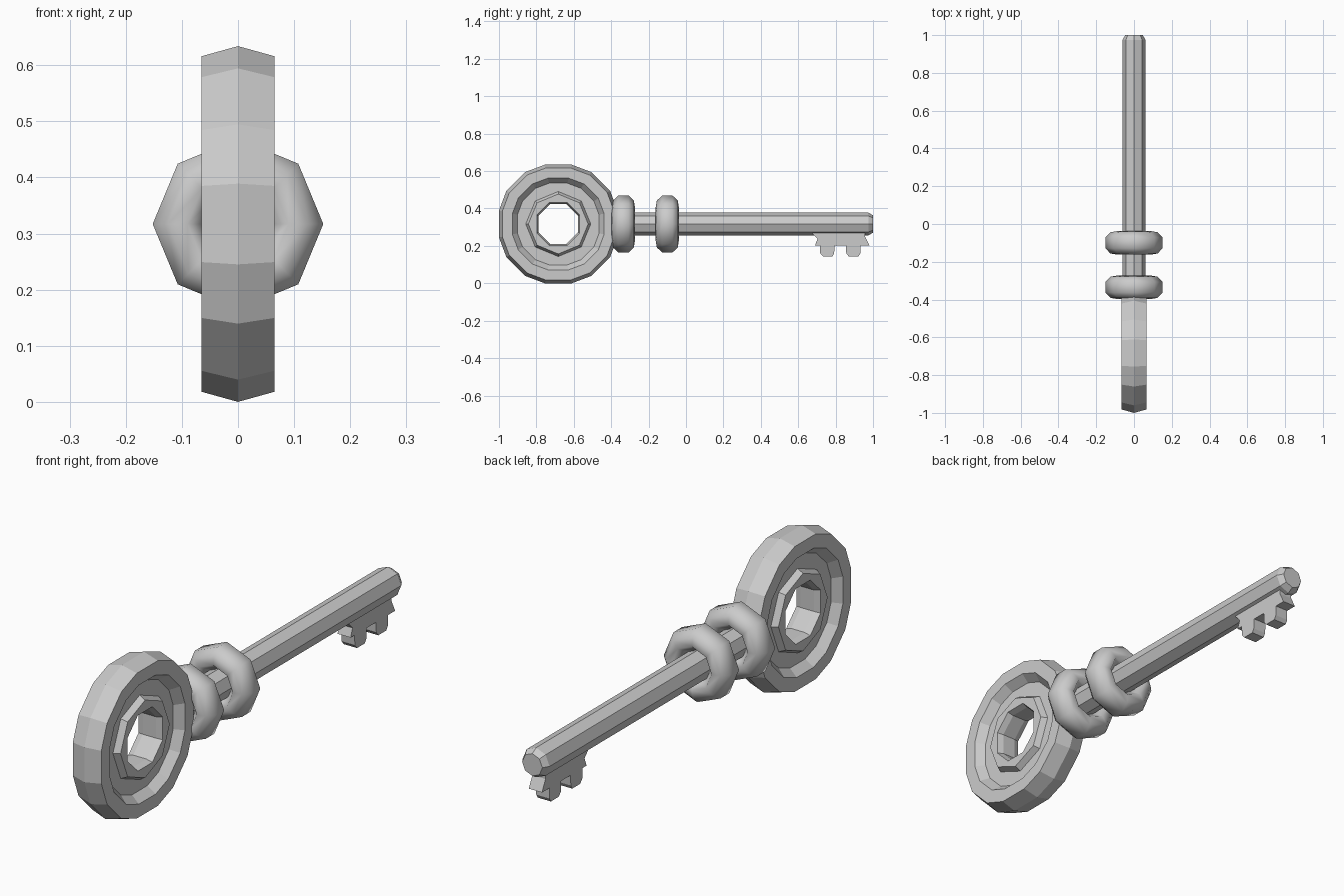
import bpy, bmesh, math

if "Cube" in bpy.data.objects:
    bpy.data.objects.remove(bpy.data.objects["Cube"])

ZC = 0.317          # height of the key's axis
BOW_Y = -0.683      # centre of the round handle


def finish(name, bm, smooth=False):
    bmesh.ops.recalc_face_normals(bm, faces=bm.faces)
    for f in bm.faces:
        f.smooth = smooth
    me = bpy.data.meshes.new(name)
    bm.to_mesh(me)
    bm.free()
    ob = bpy.data.objects.new(name, me)
    bpy.context.collection.objects.link(ob)
    return ob


def loft(name, loops, closed=False, smooth=False):
    """Bridge equal-length point loops; closed joins last to first, otherwise caps ends."""
    bm = bmesh.new()
    rings = [[bm.verts.new(p) for p in loop] for loop in loops]
    n = len(rings[0])
    pairs = list(zip(rings, rings[1:]))
    if closed:
        pairs.append((rings[-1], rings[0]))
    else:
        bm.faces.new(rings[0])
        bm.faces.new(rings[-1])
    for a, b in pairs:
        for i in range(n):
            j = (i + 1) % n
            bm.faces.new((a[i], a[j], b[j], b[i]))
    return finish(name, bm, smooth)


def octagon(phase=0.0):
    return [(math.cos(math.radians(phase + 45 * i)), math.sin(math.radians(phase + 45 * i)))
            for i in range(8)]


def across_x(shape, r, x):
    """Loop in the handle's plane."""
    return [(x, BOW_Y + u * r, ZC + v * r) for u, v in shape]


def along_y(r, y):
    """Octagonal loop around the shaft axis."""
    return [(u * r, y, ZC + v * r) for u, v in octagon()]


# Sixteen-sided handle outline, one quadrant turned four times
quadrant = [(1, 0.227), (0.875, 0.56), (0.56, 0.875), (0.227, 1)]
outline = []
for k in range(4):
    c, s = [(1, 0), (0, 1), (-1, 0), (0, -1)][k]
    outline += [(u * c - v * s, u * s + v * c) for u, v in quadrant]

# Handle: raised ridged rim and recessed web
half = [(0.299, 0.065), (0.245, 0.065), (0.218, 0.03), (0.14, 0.03)]
section = [(0.317, 0)] + half + [(r, -x) for r, x in reversed(half)]
loft("handle_rim", [across_x(outline, r, x) for r, x in section], closed=True)

# Raised octagonal hub around the hole
hub = [(0.175, 0.028, 0), (0.16, 0.055, 0), (0.124, 0.055, 22.5), (0.115, 0.03, 22.5)]
hub += [(r, -x, p) for r, x, p in reversed(hub)]
loft("handle_hub", [across_x(octagon(p), r, x) for r, x, p in hub], closed=True)

# Shaft with chamfered tip
loft("shaft", [along_y(0.061, -0.42), along_y(0.061, 0.975), along_y(0.046, 1.0)])

# Two smooth collars
for name, y in (("collar_rear", -0.335), ("collar_front", -0.1)):
    side = [(0.152, 0.028), (0.125, 0.056), (0.09, 0.062), (0.062, 0.028)]
    ring = side + [(r, -d) for r, d in reversed(side)]
    loft(name, [along_y(r, y + d) for r, d in ring], closed=True, smooth=True)

# Bit plate with two teeth
profile = [(0.67, 0.29), (0.67, 0.273), (0.703, 0.238), (0.69, 0.203), (0.715, 0.203),
           (0.718, 0.16), (0.732, 0.144), (0.783, 0.144), (0.792, 0.16), (0.795, 0.203),
           (0.855, 0.203), (0.857, 0.16), (0.87, 0.144), (0.922, 0.144), (0.932, 0.16),
           (0.932, 0.203), (0.98, 0.203), (0.957, 0.25), (0.957, 0.29)]
loft("bit", [[(x, y, z) for y, z in profile] for x in (-0.03, 0.03)])
